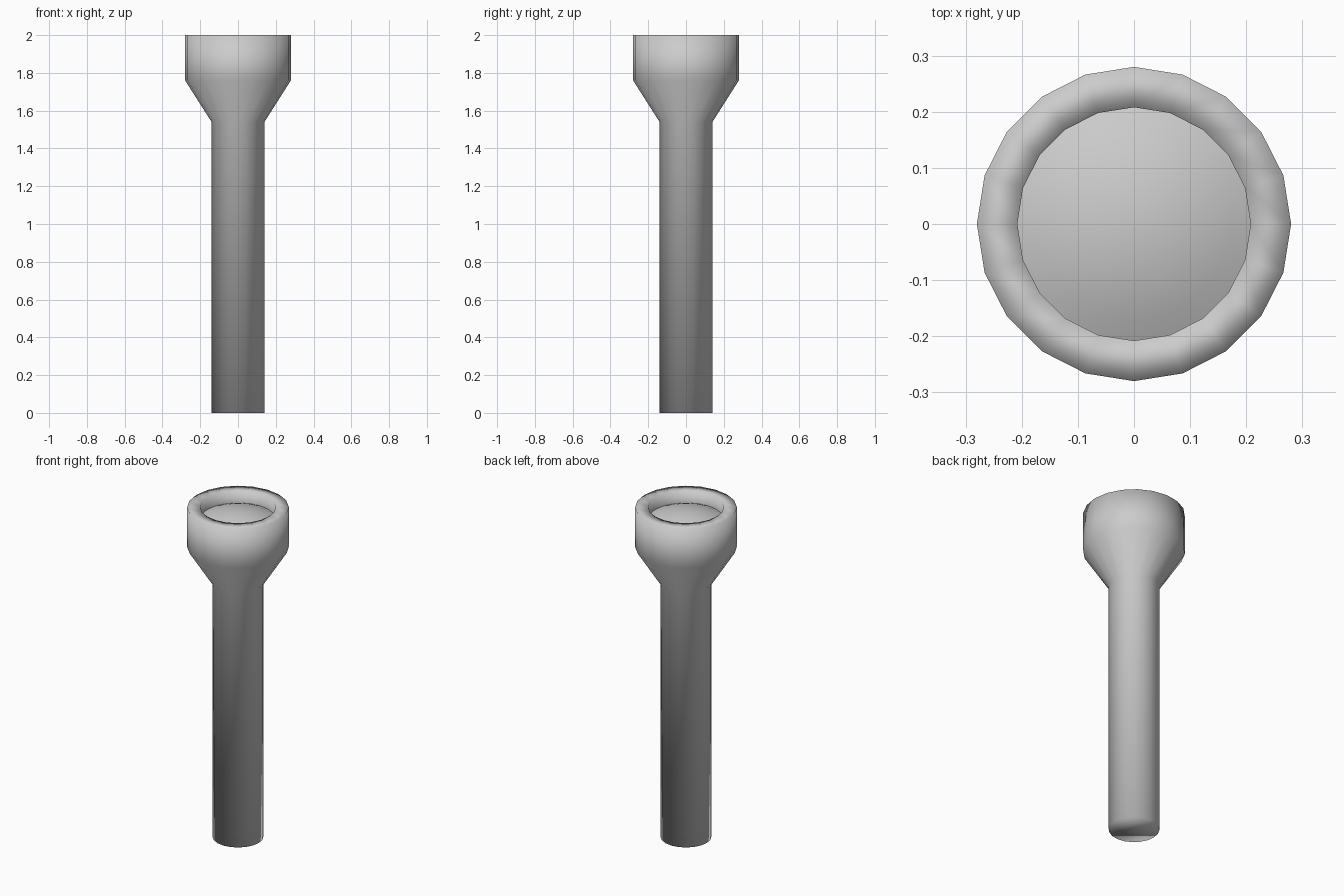
import bpy, bmesh, math

if "Cube" in bpy.data.objects:
    bpy.data.objects.remove(bpy.data.objects["Cube"])

SIDES = 20


def lathe(name, profile, cap_start=False):
    """Spin an (r, z) profile about z; a zero radius becomes a single pole."""
    bm = bmesh.new()
    rings = []
    for r, z in profile:
        if r == 0:
            rings.append([bm.verts.new((0, 0, z))] * SIDES)
        else:
            angles = [math.tau * i / SIDES for i in range(SIDES)]
            rings.append([bm.verts.new((r * math.cos(a), r * math.sin(a), z)) for a in angles])
    for low, high in zip(rings, rings[1:]):
        for i in range(SIDES):
            j = (i + 1) % SIDES
            corners = [low[i], low[j], high[j], high[i]]
            bm.faces.new(list(dict.fromkeys(corners)))
    if cap_start:
        bm.faces.new(rings[0][::-1])
    for face in bm.faces:
        face.smooth = True
    mesh = bpy.data.meshes.new(name)
    bm.to_mesh(mesh)
    bm.free()
    obj = bpy.data.objects.new(name, mesh)
    bpy.context.collection.objects.link(obj)
    return obj


# Handle, flared head and rim with its inner wall
lathe("torch_body", [(0.14, 0), (0.14, 1.54), (0.28, 1.76), (0.28, 2.0),
                     (0.208, 2.0), (0.208, 1.92)], cap_start=True)

# Shallow domed lens set just inside the rim
EDGE, TOP, RISE, STEPS = 0.208, 1.98, 0.05, 6
lens = []
for s in range(STEPS + 1):
    t = 1 - s / STEPS
    lens.append((EDGE * t, TOP - RISE * t * t))
lathe("lens", lens)
